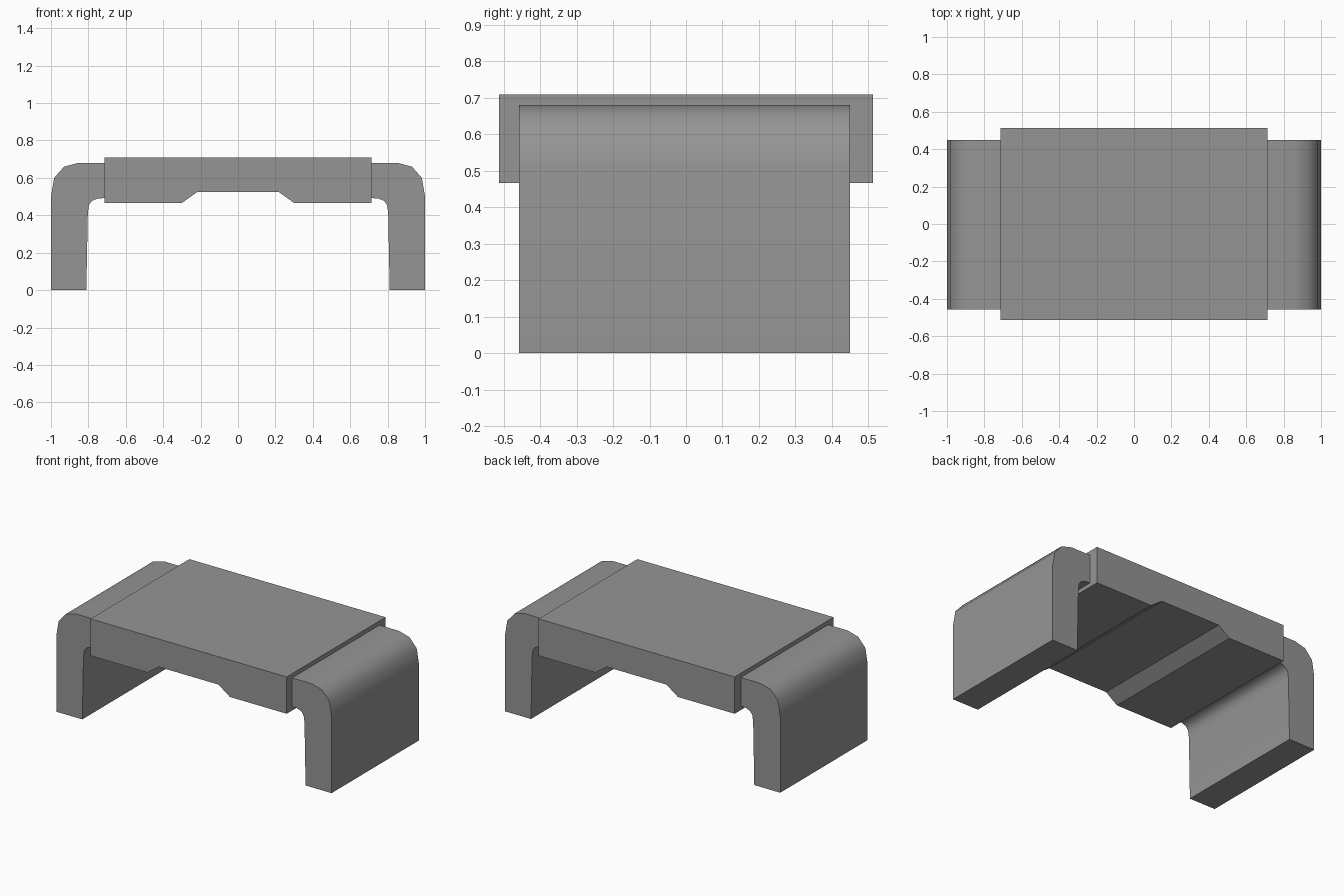
import bpy
import bmesh
from math import radians

cube = bpy.data.objects.get("Cube")
if cube:
    bpy.data.objects.remove(cube)

grey = bpy.data.materials.new("mid_grey")
grey.use_nodes = True
colour = (0.3, 0.3, 0.3, 1)
grey.diffuse_color = colour
grey.node_tree.nodes["Principled BSDF"].inputs["Base Color"].default_value = colour


def extrude_profile(name, profile, y_front, y_back, smooth_angle=None):
    """Sweep a closed x-z outline along y."""
    bm = bmesh.new()
    face = bm.faces.new([bm.verts.new((x, y_front, z)) for x, z in profile])
    swept = bmesh.ops.extrude_face_region(bm, geom=[face])["geom"]
    verts = [v for v in swept if isinstance(v, bmesh.types.BMVert)]
    bmesh.ops.translate(bm, verts=verts, vec=(0, y_back - y_front, 0))
    bmesh.ops.recalc_face_normals(bm, faces=bm.faces)
    mesh = bpy.data.meshes.new(name)
    bm.to_mesh(mesh)
    bm.free()
    mesh.materials.append(grey)
    obj = bpy.data.objects.new(name, mesh)
    bpy.context.collection.objects.link(obj)
    if smooth_angle:
        bpy.ops.object.select_all(action="DESELECT")
        obj.select_set(True)
        bpy.context.view_layer.objects.active = obj
        bpy.ops.object.shade_smooth_by_angle(angle=radians(smooth_angle))
    return obj


# Thick top slab with a chamfered recess underneath
half = [(0.713, 0.708), (0.713, 0.466), (0.3, 0.466), (0.217, 0.525)]
slab = half + [(-x, z) for x, z in reversed(half)]
extrude_profile("top_slab", slab, -0.513, 0.513)

# Bent legs, rounded outside and inside the corner
leg = [(1, 0), (1, 0.5), (0.983, 0.6), (0.93, 0.66), (0.855, 0.68), (0.713, 0.68),
       (0.713, 0.492), (0.75, 0.49), (0.78, 0.478), (0.797, 0.455), (0.803, 0.41),
       (0.811, 0)]
for name, side in (("left_leg", 1), ("right_leg", -1)):
    extrude_profile(name, [(side * x, z) for x, z in leg], -0.457, 0.45, 45)
